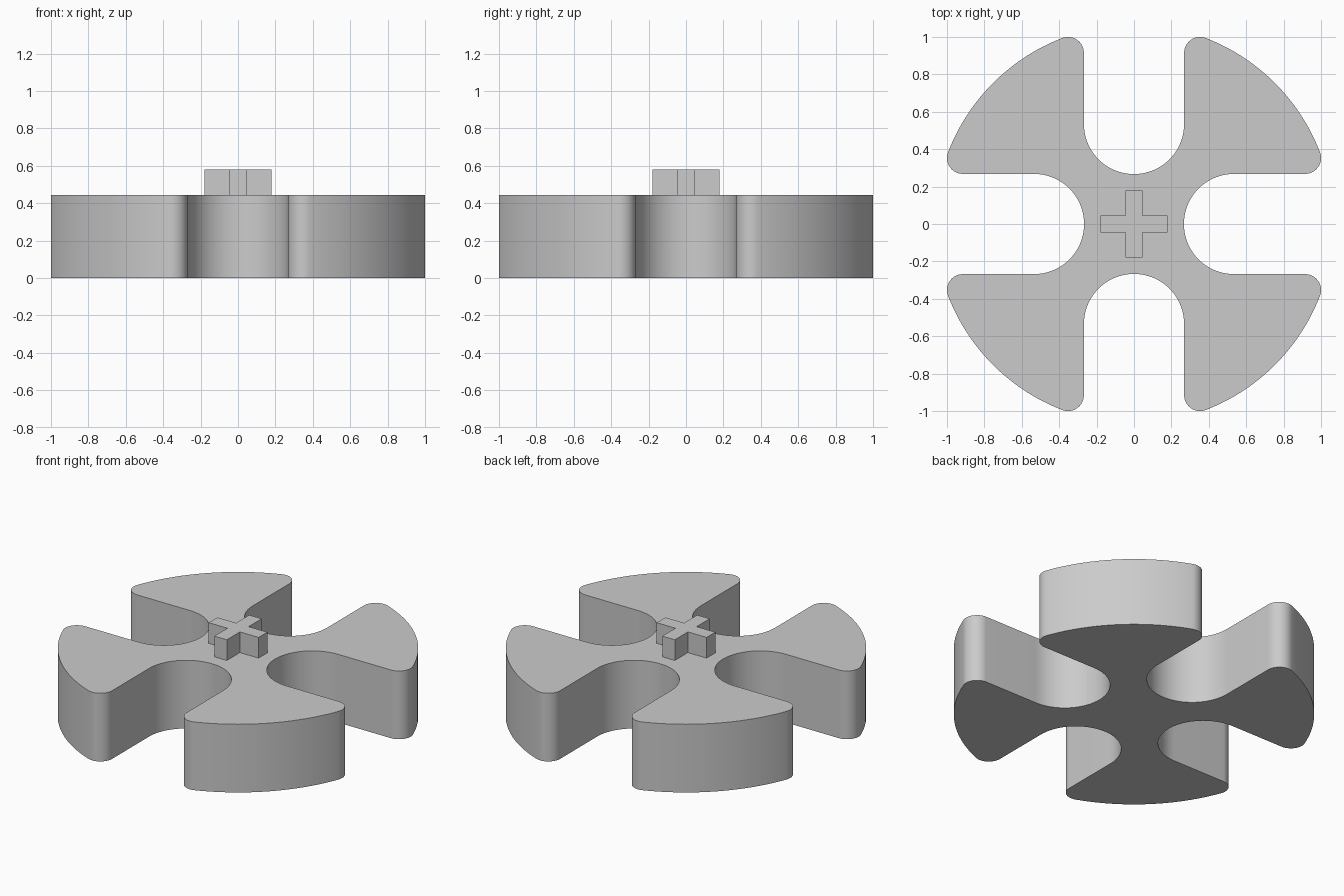
import bpy, bmesh
from math import sin, cos, radians, degrees, atan2, hypot

if "Cube" in bpy.data.objects:
    bpy.data.objects.remove(bpy.data.objects["Cube"])


def arc(cx, cy, r, a0, a1, n):
    return [(cx + r * cos(radians(a0 + (a1 - a0) * i / n)),
             cy + r * sin(radians(a0 + (a1 - a0) * i / n))) for i in range(n + 1)]


def four_way(quarter):
    """Repeat a quarter outline around the z axis, skipping doubled points."""
    pts = []
    for c, s in ((1, 0), (0, 1), (-1, 0), (0, -1)):
        pts += [(x * c - y * s, x * s + y * c) for x, y in quarter[:-1]]
    return pts


def extrude_outline(name, pts, z0, z1):
    bm = bmesh.new()
    face = bm.faces.new([bm.verts.new((x, y, z0)) for x, y in pts])
    new = bmesh.ops.extrude_face_region(bm, geom=[face], use_keep_orig=True)["geom"]
    bmesh.ops.translate(bm, vec=(0, 0, z1 - z0),
                        verts=[g for g in new if isinstance(g, bmesh.types.BMVert)])
    bmesh.ops.recalc_face_normals(bm, faces=bm.faces)
    mesh = bpy.data.meshes.new(name)
    bm.to_mesh(mesh)
    bm.free()
    obj = bpy.data.objects.new(name, mesh)
    bpy.context.collection.objects.link(obj)
    return obj


# Four-lobed knob body: slot end, rounded tip, outer rim, rounded tip, slot end
slot, tip = 0.268, 0.085
slot_centre = 0.535
tx, ty = 1 - tip, slot + tip
tip_angle = degrees(atan2(ty, tx))
rim = hypot(tx, ty) + tip
quarter = (arc(slot_centre, 0, slot, 180, 90, 20)
           + arc(tx, ty, tip, -90, tip_angle, 14)
           + arc(0, 0, rim, tip_angle, 90 - tip_angle, 24)[1:]
           + arc(ty, tx, tip, 90 - tip_angle, 180, 14)[1:]
           + arc(0, slot_centre, slot, 0, -90, 20))
body = extrude_outline("knob_body", four_way(quarter), 0, 0.445)

# Cross-shaped drive stub on top
w, l = 0.045, 0.18
stub = extrude_outline("cross_stub",
                       four_way([(l, -w), (l, w), (w, w), (w, l)][:4]), 0.44, 0.58)

# Smooth curved walls, sharp rims
bpy.ops.object.select_all(action='DESELECT')
body.select_set(True)
bpy.context.view_layer.objects.active = body
bpy.ops.object.shade_smooth_by_angle(angle=radians(30))
